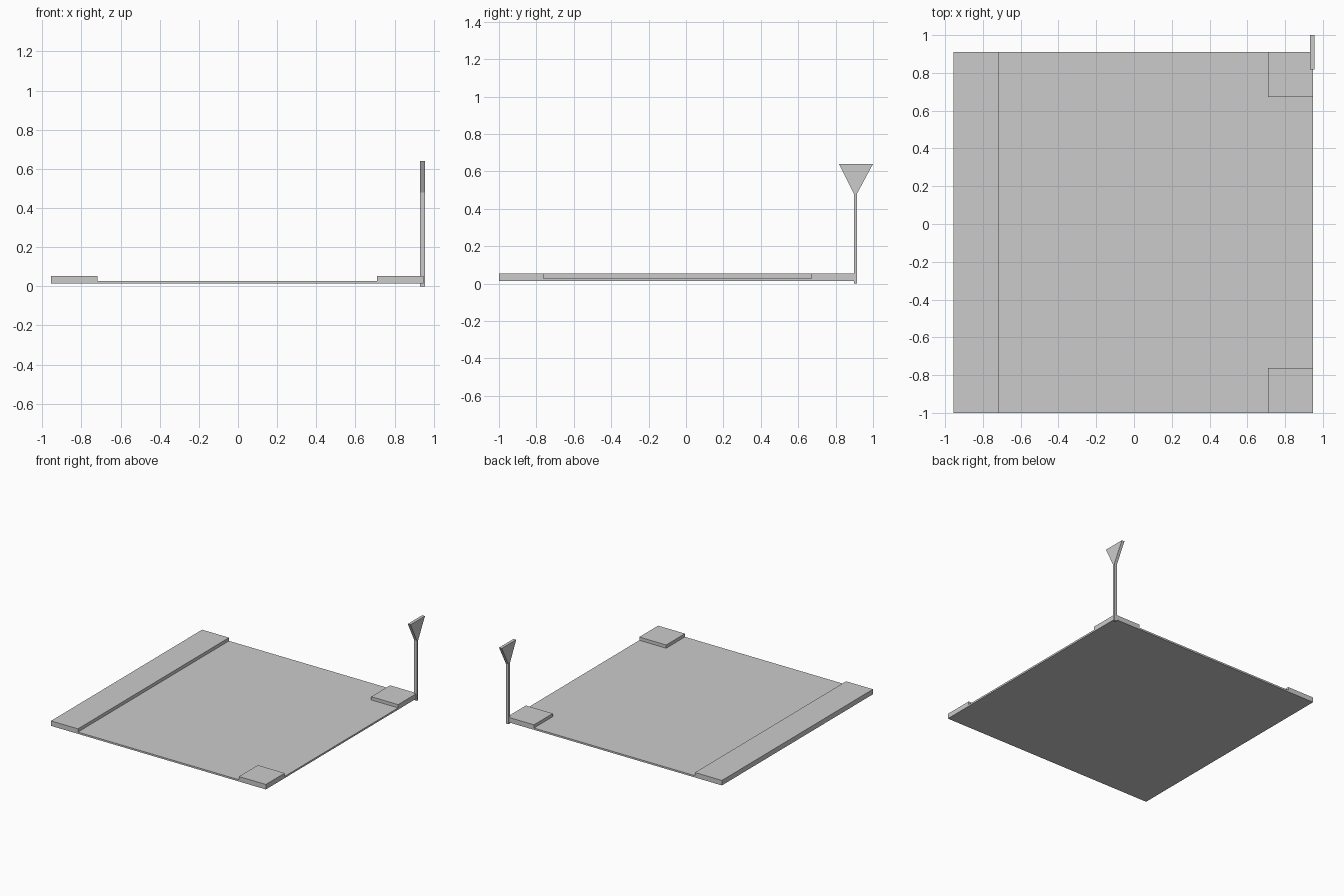
import bpy
import bmesh

cube = bpy.data.objects.get("Cube")
if cube:
    bpy.data.objects.remove(cube, do_unlink=True)

GREY = (0.6, 0.6, 0.6, 1)
mat = bpy.data.materials.new("plain grey")
mat.use_nodes = True
mat.diffuse_color = GREY
mat.node_tree.nodes["Principled BSDF"].inputs["Base Color"].default_value = GREY


def prism(name, outline, x0, x1):
    """Extrude a (y, z) outline along x."""
    bm = bmesh.new()
    face = bm.faces.new([bm.verts.new((x0, y, z)) for y, z in outline])
    ext = bmesh.ops.extrude_face_region(bm, geom=[face])
    moved = [v for v in ext["geom"] if isinstance(v, bmesh.types.BMVert)]
    bmesh.ops.translate(bm, verts=moved, vec=(x1 - x0, 0, 0))
    bmesh.ops.recalc_face_normals(bm, faces=bm.faces)
    mesh = bpy.data.meshes.new(name)
    bm.to_mesh(mesh)
    bm.free()
    mesh.materials.append(mat)
    obj = bpy.data.objects.new(name, mesh)
    bpy.context.collection.objects.link(obj)
    return obj


def box(name, x, y, z):
    outline = [(y[0], z[0]), (y[1], z[0]), (y[1], z[1]), (y[0], z[1])]
    return prism(name, outline, *x)


LEFT, RIGHT = -0.955, 0.947
FRONT, BACK = -1.0, 0.91
BASE, DECK, TOP = 0.014, 0.028, 0.054
PAD = 0.238

# Thin ground slab
box("ground_slab", (LEFT, RIGHT), (FRONT, BACK), (BASE, DECK))

# Raised strip along one side, flush with the slab edges
box("raised_strip", (LEFT, LEFT + PAD), (FRONT, BACK), (DECK, TOP))

# Raised corner pads on the other side
box("front_corner_pad", (RIGHT - PAD, RIGHT), (FRONT, FRONT + PAD), (DECK, TOP))
box("back_corner_pad", (RIGHT - PAD, RIGHT), (BACK - PAD, BACK), (DECK, TOP))

# Signpost with an inverted triangular board
POST_X = (0.931, 0.955)
POST_Y = (0.898, 0.914)
box("sign_post", POST_X, POST_Y, (0, 0.48))
prism("sign_board", [(POST_Y[0], 0.48), (POST_Y[1], 0.48), (1.0, 0.64), (0.817, 0.64)], *POST_X)
